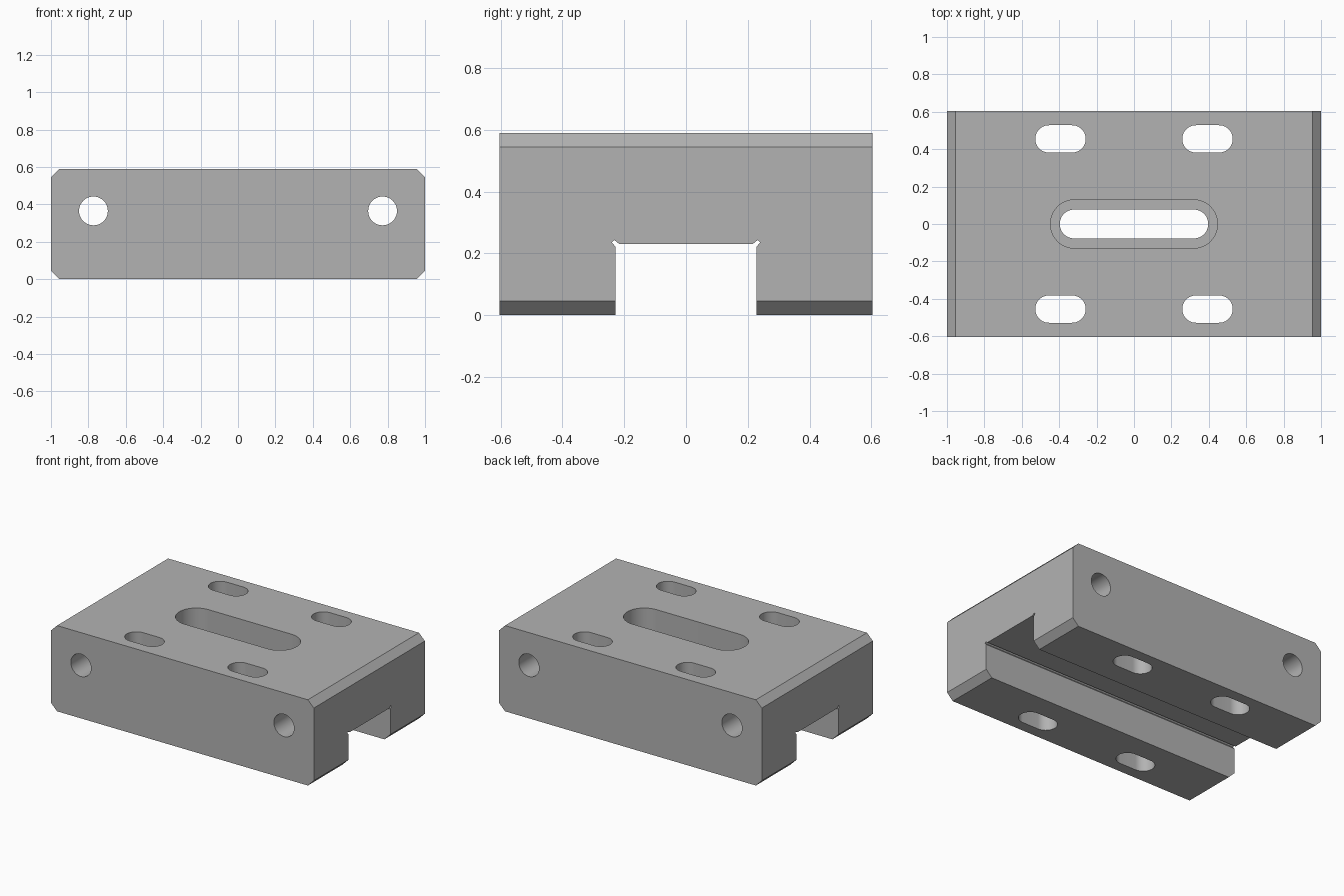
import bpy
import bmesh
import math
from mathutils import Vector

if "Cube" in bpy.data.objects:
    bpy.data.objects.remove(bpy.data.objects["Cube"], do_unlink=True)

L, W, H, C = 1.0, 0.604, 0.59, 0.045   # half length, half width, height, chamfer


def prism(name, points, direction):
    """Solid made by sweeping a flat 3D outline along a direction."""
    bm = bmesh.new()
    face = bm.faces.new([bm.verts.new(p) for p in points])
    swept = bmesh.ops.extrude_face_region(bm, geom=[face])["geom"]
    moved = [v for v in swept if isinstance(v, bmesh.types.BMVert)]
    bmesh.ops.translate(bm, verts=moved, vec=Vector(direction))
    bmesh.ops.recalc_face_normals(bm, faces=bm.faces)
    mesh = bpy.data.meshes.new(name)
    bm.to_mesh(mesh)
    bm.free()
    obj = bpy.data.objects.new(name, mesh)
    bpy.context.collection.objects.link(obj)
    return obj


def slot_outline(cx, cy, half, radius, steps=24):
    """Rounded slot outline; half equal to radius gives a circle."""
    points = []
    for side in (1, -1):
        count = steps if half == radius else steps - 1
        for i in range(count + (half != radius) + 0):
            a = math.pi * (i / steps if half == radius else i / (steps - 1)) - side * math.pi / 2
            points.append((cx + side * (half - radius) + radius * math.cos(a),
                           cy + radius * math.sin(a)))
    return points


def cut(target, cutter):
    cutter.hide_render = True
    mod = target.modifiers.new(cutter.name, "BOOLEAN")
    mod.operation = "DIFFERENCE"
    mod.solver = "EXACT"
    mod.object = cutter
    bpy.context.view_layer.objects.active = target
    bpy.ops.object.modifier_apply(modifier=mod.name)
    bpy.data.objects.remove(cutter, do_unlink=True)


def vertical_slot(name, cx, cy, half, radius, floor):
    outline = slot_outline(cx, cy, half, radius)
    return prism(name, [(x, y, floor) for x, y in outline], (0, 0, 1.5))


# Block with chamfered ends
side = [(L, C), (L, H - C), (L - C, H), (C - L, H),
        (-L, H - C), (-L, C), (C - L, 0), (L - C, 0)]
block = prism("mounting_block", [(x, -W, z) for x, z in side], (0, 2 * W, 0))

# Channel underneath, with small relief grooves in its corners
half_channel = [(0.228, -0.2), (0.228, 0.221), (0.24, 0.235), (0.232, 0.243), (0.216, 0.23)]
channel = half_channel + [(-y, z) for y, z in reversed(half_channel)]
cut(block, prism("channel_cutter", [(-1.2, y, z) for y, z in channel], (2.4, 0, 0)))

# Stepped middle slot
cut(block, vertical_slot("wide_slot_cutter", 0, 0, 0.447, 0.13, 0.37))
cut(block, vertical_slot("narrow_slot_cutter", 0, 0, 0.397, 0.077, -0.3))

# Four mounting slots and two cross holes
for sx in (-1, 1):
    for sy in (-1, 1):
        cut(block, vertical_slot("mounting_slot_cutter", sx * 0.393, sy * 0.455, 0.135, 0.073, -0.3))
    ring = slot_outline(sx * 0.773, 0.365, 0.077, 0.077)
    cut(block, prism("cross_hole_cutter", [(x, -1, z) for x, z in ring], (0, 2, 0)))

# Plain grey metal
grey = bpy.data.materials.new("plain_grey")
grey.use_nodes = True
colour = (0.45, 0.45, 0.45, 1)
grey.diffuse_color = colour
grey.node_tree.nodes["Principled BSDF"].inputs["Base Color"].default_value = colour
block.data.materials.clear()
block.data.materials.append(grey)
for poly in block.data.polygons:
    poly.material_index = 0

bpy.ops.object.select_all(action="DESELECT")
block.select_set(True)
bpy.context.view_layer.objects.active = block
bpy.ops.object.shade_smooth_by_angle(angle=math.radians(30))
